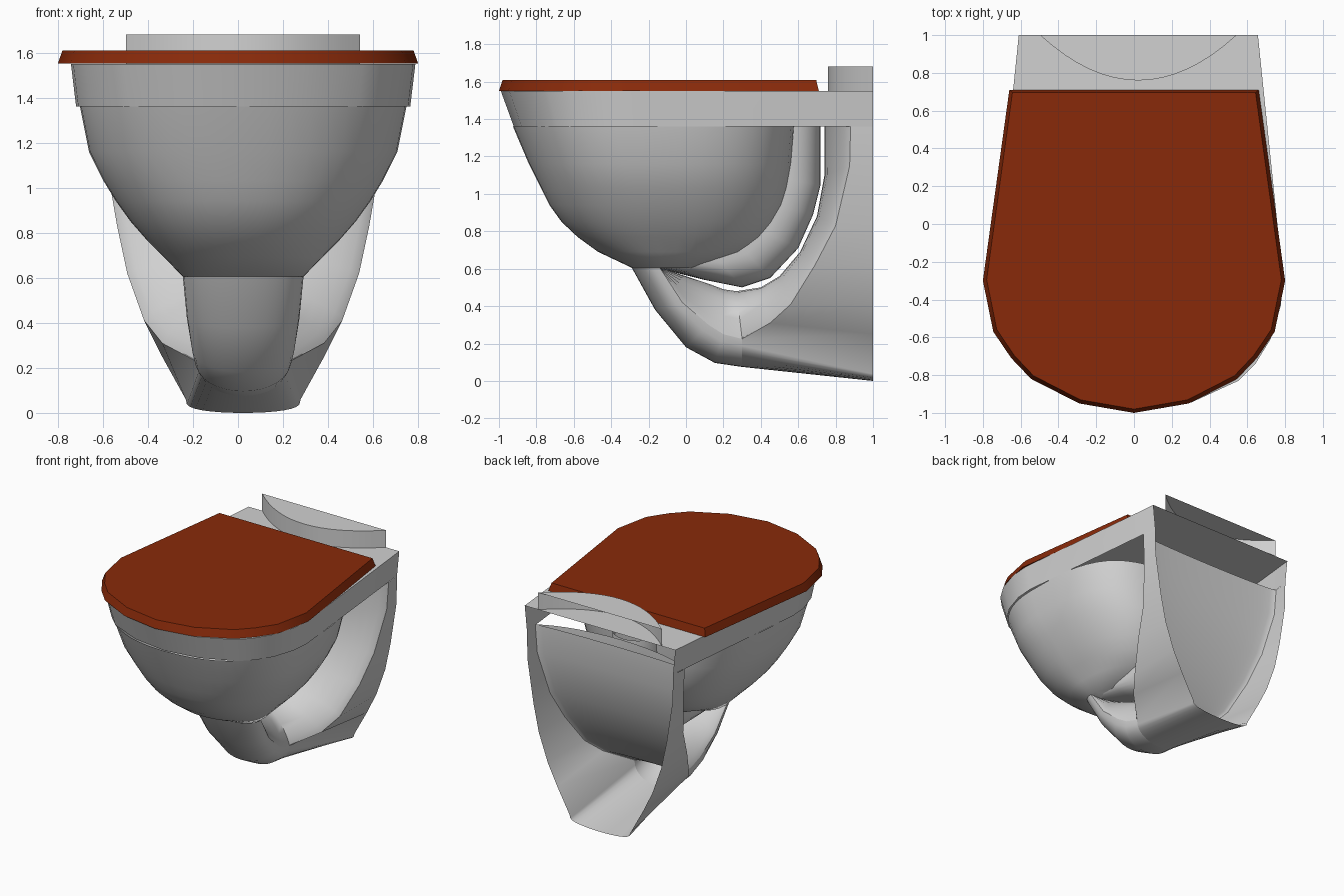
import bpy, bmesh
from math import sin, cos, pi, radians, copysign
from mathutils import Vector

if "Cube" in bpy.data.objects:
    bpy.data.objects.remove(bpy.data.objects["Cube"])

BODY_X = 0.023  # the ceramic body sits slightly off the lid's centre line


def material(name, rgb):
    m = bpy.data.materials.new(name)
    m.use_nodes = True
    m.diffuse_color = (*rgb, 1)
    m.node_tree.nodes["Principled BSDF"].inputs["Base Color"].default_value = (*rgb, 1)
    return m


CERAMIC = material("light_grey_ceramic", (0.64, 0.64, 0.64))
BROWN = material("red_brown_lid", (0.25, 0.023, 0.003))


def loft(name, rows, mat, closed=False, caps=(), x=BODY_X, angle=35):
    """Skin equal-length rows of points; caps lists the rows to fill."""
    bm = bmesh.new()
    grid = [[bm.verts.new(p) for p in row] for row in rows]
    n = len(rows[0])
    for a, b in zip(grid, grid[1:]):
        for i in range(n if closed else n - 1):
            j = (i + 1) % n
            bm.faces.new((a[i], a[j], b[j], b[i]))
    for c in caps:
        bm.faces.new(grid[c])
    bmesh.ops.remove_doubles(bm, verts=bm.verts, dist=0.0005)
    bmesh.ops.recalc_face_normals(bm, faces=bm.faces)
    mesh = bpy.data.meshes.new(name)
    bm.to_mesh(mesh)
    bm.free()
    mesh.materials.append(mat)
    ob = bpy.data.objects.new(name, mesh)
    ob.location.x = x
    bpy.context.collection.objects.link(ob)
    bpy.ops.object.select_all(action="DESELECT")
    ob.select_set(True)
    bpy.context.view_layer.objects.active = ob
    bpy.ops.object.shade_smooth_by_angle(angle=radians(angle))


def mirrored(half):
    """Outline from the back right corner round the front to the back left."""
    return half + [(-x, y) for x, y in reversed(half) if x > 0]


def arc(edge, mid, power, steps=16):
    """Arched section from one edge over a middle point to the mirrored edge."""
    w, ey, ez = edge
    my, mz = mid
    pts = []
    for i in range(steps + 1):
        a = -pi / 2 + pi * i / steps
        t = max(cos(a), 0) ** power
        pts.append(Vector((w * sin(a), ey + (my - ey) * t, ez + (mz - ez) * t)))
    return pts


# Lid: thin slab with sloping edges
lid = mirrored([(0.66, 0.71), (0.8, -0.3), (0.745, -0.57), (0.65, -0.71), (0.545, -0.82),
                (0.29, -0.95), (0, -1)])
loft("lid", [[(x, y, 1.551) for x, y in lid],
             [(x * 0.975, y * 0.98, 1.61) for x, y in lid]],
     BROWN, closed=True, caps=(0, 1), x=0, angle=25)

# Rim: tapered band with a flat top, open underneath and at the wall
rim = mirrored([(0.633, 1), (0.765, -0.28), (0.755, -0.43), (0.7, -0.61), (0.62, -0.74),
                (0.53, -0.83), (0.28, -0.945), (0, -0.99)])
loft("rim", [[(x, y, 1.55) for x, y in rim],
             [(x * 0.97, y if y > 0 else y * 0.93, 1.36) for x, y in rim]],
     CERAMIC, caps=(0,))

# Flush ledge: low curved step against the wall, open at the back
ledge = [(0.52 * u / 8, 1 - 0.24 * (1 - (u / 8) ** 2)) for u in range(-8, 9)]
loft("flush_ledge", [[(x, y, z) for x, y in ledge] for z in (1.55, 1.68)],
     CERAMIC, caps=(1,))

# Bowl: rings given as height, half width, front, back, widest depth, back squareness
BOWL = [(1.36, 0.725, -0.925, 0.58, -0.27, 0.62), (1.16, 0.685, -0.84, 0.565, -0.24, 0.68),
        (1.03, 0.62, -0.775, 0.545, -0.21, 0.72), (0.94, 0.565, -0.73, 0.52, -0.19, 0.75),
        (0.85, 0.5, -0.665, 0.47, -0.18, 0.75), (0.77, 0.43, -0.58, 0.41, -0.16, 0.75),
        (0.69, 0.35, -0.47, 0.32, -0.14, 0.8), (0.605, 0.268, -0.29, 0.08, -0.12, 0.8)]


def bowl_ring(z, w, front, back, yc, square):
    ring = []
    for i in range(48):
        a = 2 * pi * i / 48
        c, s = cos(a), sin(a)
        e = square if s > 0 else 0.9
        depth = back - yc if s > 0 else yc - front
        ring.append((w * copysign(abs(c) ** e, c),
                     yc + depth * copysign(abs(s) ** e, s), z))
    return ring


loft("bowl", [bowl_ring(*r) for r in BOWL], CERAMIC, closed=True, caps=(-1,), angle=50)

# Trap pipe: half-round channel hugging the underside and back of the bowl
PIPE_EDGE = [(0.18, 0.5, 1.36), (0.18, 0.5, 1.08), (0.18, 0.46, 0.95), (0.18, 0.38, 0.82),
             (0.19, 0.28, 0.73), (0.2, 0.15, 0.68), (0.22, 0, 0.66), (0.24, -0.14, 0.63)]
PIPE_MID = [(0.72, 1.36), (0.72, 1.05), (0.68, 0.89), (0.6, 0.71),
            (0.45, 0.55), (0.3, 0.5), (0.1, 0.54), (-0.14, 0.6)]
loft("trap_pipe", [arc(e, m, 0.8) for e, m in zip(PIPE_EDGE, PIPE_MID)], CERAMIC, angle=50)

# Edges shared by the wall shroud, the inner sheets and the stem
SHROUD_EDGE = [(0.628, 0.88, 1.36), (0.615, 0.875, 1.15), (0.56, 0.8, 0.83),
               (0.515, 0.69, 0.62), (0.44, 0.56, 0.41), (0.36, 0.45, 0.31)]
STEM_EDGE = [(0.2, 0.3, 0.225), (0.215, 0.2, 0.25), (0.23, 0.12, 0.3),
             (0.25, -0.02, 0.42), (0.268, -0.14, 0.605)]

# Front scoop: sheet bulging forward from the shroud to the trap pipe and stem
SCOOP_MID = [(0.74, 1.36), (0.74, 1.1), (0.7, 0.88), (0.61, 0.69), (0.5, 0.56), (0.4, 0.5),
             (0.27, 0.48), (0.2, 0.49), (0.12, 0.52), (0, 0.56), (-0.14, 0.605)]
loft("front_scoop", [arc(e, m, 1.5) for e, m in zip(SHROUD_EDGE + STEM_EDGE, SCOOP_MID)],
     CERAMIC, angle=50)

# Rear panel: nearly flat sheet that closes the shroud on the wall side
loft("rear_panel", [arc(e, (e[1] - 0.03, e[2]), 1) for e in SHROUD_EDGE + STEM_EDGE[:1]],
     CERAMIC, angle=50)

# Stem: rounded trough sweeping from the floor line up to the bowl
STEM_FRONT = [(0.3, 0.075), (0.155, 0.096), (0, 0.18), (-0.165, 0.38), (-0.29, 0.605)]
loft("stem", [arc(e, f, 0.85) for e, f in zip(STEM_EDGE, STEM_FRONT)], CERAMIC, angle=50)

# Wall shroud: U-shaped skin from the stem back to the wall
WALL_EDGE = [(0.614, 1, 1.36), (0.61, 1, 1.15), (0.56, 1, 0.83),
             (0.515, 1, 0.62), (0.44, 1, 0.41), (0.36, 1, 0.25)]


def u_section(sides, bottom):
    left = [Vector((-x, y, z)) for x, y, z in sides]
    right = [Vector(p) for p in reversed(sides)]
    return left + bottom + right


loft("wall_shroud", [u_section(SHROUD_EDGE, arc(STEM_EDGE[0], STEM_FRONT[0], 0.85)),
                     u_section(WALL_EDGE, arc((0.255, 1, 0.06), (1, 0), 0.6))],
     CERAMIC, angle=40)
